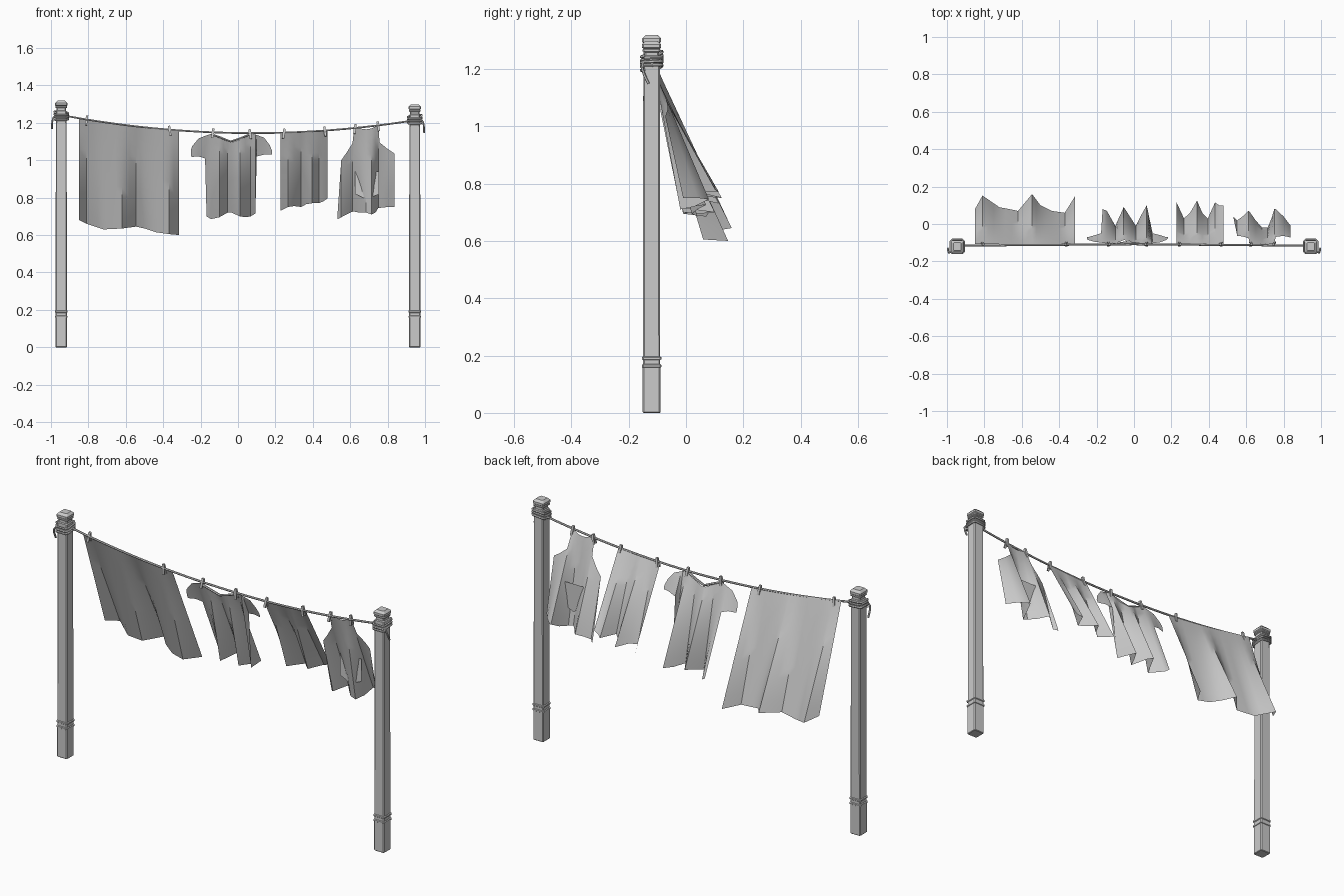
import bpy, bmesh, math
from mathutils import Vector, Matrix

cube = bpy.data.objects.get("Cube")
if cube:
    bpy.data.objects.remove(cube, do_unlink=True)

grey = bpy.data.materials.new("plain grey")
grey.use_nodes = True
grey.diffuse_color = (0.6, 0.6, 0.6, 1)
bsdf = grey.node_tree.nodes["Principled BSDF"]
bsdf.inputs["Base Color"].default_value = grey.diffuse_color
bsdf.inputs["Roughness"].default_value = 0.9

POST_X, POST_Y, LINE_Y = 0.945, -0.12, -0.108


def line_z(x):
    """Height of the sagging line."""
    return 1.145 + 0.092 * (x - 0.08) ** 2


def activate(obj):
    bpy.ops.object.select_all(action='DESELECT')
    obj.select_set(True)
    bpy.context.view_layer.objects.active = obj


def finish(name, bm, smooth=None):
    mesh = bpy.data.meshes.new(name)
    bm.to_mesh(mesh)
    bm.free()
    mesh.materials.append(grey)
    obj = bpy.data.objects.new(name, mesh)
    bpy.context.collection.objects.link(obj)
    if smooth:
        activate(obj)
        bpy.ops.object.shade_smooth_by_angle(angle=math.radians(smooth))
    return obj


def ring(h, chamfer=0.005):
    """Corners of a chamfered square."""
    c = h - chamfer
    return [(h, -c), (h, c), (c, h), (-c, h), (-h, c), (-h, -c), (-c, -h), (c, -h)]


def cord(name, points, radius):
    """Round cord along a path, turned into a mesh."""
    curve = bpy.data.curves.new(name, 'CURVE')
    curve.dimensions = '3D'
    curve.bevel_depth = radius
    curve.bevel_resolution = 1
    curve.use_fill_caps = True
    spline = curve.splines.new('POLY')
    spline.points.add(len(points) - 1)
    for sp, p in zip(spline.points, points):
        sp.co = (*p, 1)
    curve.materials.append(grey)
    obj = bpy.data.objects.new(name, curve)
    bpy.context.collection.objects.link(obj)
    activate(obj)
    bpy.ops.object.convert(target='MESH')
    bpy.ops.object.shade_smooth_by_angle(angle=math.radians(50))


def post(name, x, drop):
    """Square post with a base band, neck and bevelled cap."""
    low = [(0, .028), (.003, .031), (.158, .031), (.160, .034), (.167, .034),
           (.170, .030), (.184, .030), (.187, .034), (.194, .034), (.197, .030)]
    top = [(1.262, .029), (1.266, .025), (1.278, .025), (1.281, .031), (1.287, .031),
           (1.290, .028), (1.294, .033), (1.306, .033), (1.318, .021)]
    bm = bmesh.new()
    loops = [[bm.verts.new((x + a, POST_Y + b, z)) for a, b in ring(h)]
             for z, h in low + [(z - drop, h) for z, h in top]]
    for lo, hi in zip(loops, loops[1:]):
        for i in range(8):
            j = (i + 1) % 8
            bm.faces.new((lo[i], lo[j], hi[j], hi[i]))
    bm.faces.new(loops[0][::-1])
    bm.faces.new(loops[-1])
    finish(name, bm)


def wrap(name, side, z):
    """Cord wound round a post, ending in a loose tail."""
    x, turns = side * POST_X, 3
    path = []
    for i in range(turns * 8 + 1):
        a, b = ring(0.036, 0.010)[i % 8]
        tilt = 0.006 * math.sin(i * math.pi / 4)
        path.append((x + side * a, POST_Y + b, z + 0.02 - 0.04 * i / (turns * 8) + tilt))
    cord(name, path, 0.006)
    cord(name + "_tail", [(x + side * .034, POST_Y - .03, z),
                          (x + side * .045, POST_Y - .033, z - .015),
                          (x + side * .049, POST_Y - .025, z - .04),
                          (x + side * .050, POST_Y - .010, z - .07)], 0.005)


def cloth(name, columns, rows=10):
    """Wind-blown sheet from columns of x, top (None = line), bottom, bottom y."""
    bm = bmesh.new()
    grid = []
    # split each span so the top can follow the line
    fine = []
    for a, b in zip(columns, columns[1:]):
        n = max(1, round((b[0] - a[0]) / 0.03))
        ta, tb = (c[1] or line_z(c[0]) for c in (a, b))
        for i in range(n):
            t = i / n
            mix = [p + (q - p) * t for p, q in zip((a[0], ta, *a[2:]), (b[0], tb, *b[2:]))]
            if a[1] is None and b[1] is None:
                mix[1] = line_z(mix[0])
            fine.append(mix)
    last = columns[-1]
    fine.append([last[0], last[1] or line_z(last[0]), *last[2:]])
    for x, top, bottom, y_low in fine:
        col = []
        for r in range(rows + 1):
            z = top + (bottom - top) * r / rows
            fall = (line_z(x) - z) / (line_z(x) - bottom)
            col.append(bm.verts.new((x, LINE_Y + (y_low - LINE_Y) * fall, z)))
        grid.append(col)
    for a, b in zip(grid, grid[1:]):
        for r in range(rows):
            bm.faces.new((a[r], a[r + 1], b[r + 1], b[r]))
    return finish(name, bm, 40)


# posts and their windings
for label, side, drop in (("right", -1, 0), ("left", 1, 0.02)):
    post(label + "_post", side * POST_X, drop)
    wrap(label + "_winding", side, 1.238 - drop)

# sagging line
xs = [-0.92 + 1.84 * i / 32 for i in range(33)]
cord("washing_line", [(x, LINE_Y - 0.008 * abs(x), line_z(x)) for x in xs], 0.0055)

# large sheet
cloth("bed_sheet", [
    (-.85, None, .68, .08), (-.81, None, .66, .152), (-.72, None, .63, .09),
    (-.62, None, .635, .07), (-.545, None, .645, .16), (-.50, None, .635, .10),
    (-.44, None, .615, .07), (-.37, None, .605, .06), (-.316, None, .60, .147)])

# shirt with short sleeves and a dipped neck
cloth("shirt", [
    (-.252, 1.055, 1.02, -.07), (-.245, 1.075, 1.018, -.07), (-.21, 1.117, 1.02, -.06),
    (-.176, 1.13, 1.01, -.05), (-.168, 1.133, .70, .08), (-.145, 1.14, .685, .07),
    (-.10, 1.12, .695, -.01), (-.055, 1.10, .72, .09), (-.035, 1.095, .72, .06),
    (.01, 1.11, .70, -.01), (.04, 1.125, .695, .05), (.068, 1.14, .70, .10),
    (.093, 1.138, .715, -.02), (.10, 1.135, 1.02, -.05), (.14, 1.12, 1.03, -.06),
    (.17, 1.08, 1.03, -.07), (.182, 1.05, 1.03, -.07)])

# folded collar edge along the neck
cord("shirt_collar", [(-.14, LINE_Y - .004, 1.138), (-.09, LINE_Y + .002, 1.12),
                      (-.04, LINE_Y + .010, 1.10), (.015, LINE_Y + .004, 1.118),
                      (.068, LINE_Y - .004, 1.14)], 0.006)

# small towel
cloth("towel", [
    (.228, None, .73, .115), (.267, None, .75, .03), (.30, None, .755, .06),
    (.337, None, .75, .125), (.365, None, .765, .06), (.395, None, .77, .03),
    (.433, None, .77, .115), (.455, None, .78, .10), (.478, None, .795, .10)])

# apron with a narrow bib
cloth("apron", [
    (.532, .71, .685, .04), (.552, 1.00, .695, .02), (.58, 1.04, .71, .04),
    (.612, 1.09, .725, .07), (.622, 1.178, .725, .06), (.65, 1.17, .72, .02),
    (.685, 1.165, .72, -.02), (.715, 1.17, .71, -.02), (.735, 1.18, .72, .03),
    (.75, 1.19, .745, .08), (.757, 1.095, .745, .08), (.80, 1.06, .75, .04),
    (.838, 1.035, .75, -.01)])

# flat pocket that shows between the apron folds
bm = bmesh.new()
bm.faces.new([bm.verts.new((x, -.025, z)) for x, z in
              ((.625, .82), (.69, .79), (.755, .82), (.755, .94), (.625, .94))])
finish("apron_pocket", bm)

# clothes pegs, two legs each, straddling the line
for n, x in enumerate((-.81, -.365, -.135, .065, .245, .465, .625, .75)):
    bm = bmesh.new()
    for lean in (-1, 1):
        leg = (Matrix.Translation((x, LINE_Y + lean * .006, line_z(x) - .005))
               @ Matrix.Rotation(.14 * (-1) ** n, 4, 'Y')
               @ Matrix.Rotation(lean * .16, 4, 'X')
               @ Matrix.Diagonal((.012, .007, .052, 1)))
        bmesh.ops.create_cube(bm, size=1, matrix=leg)
    finish(f"peg_{n + 1}", bm)
